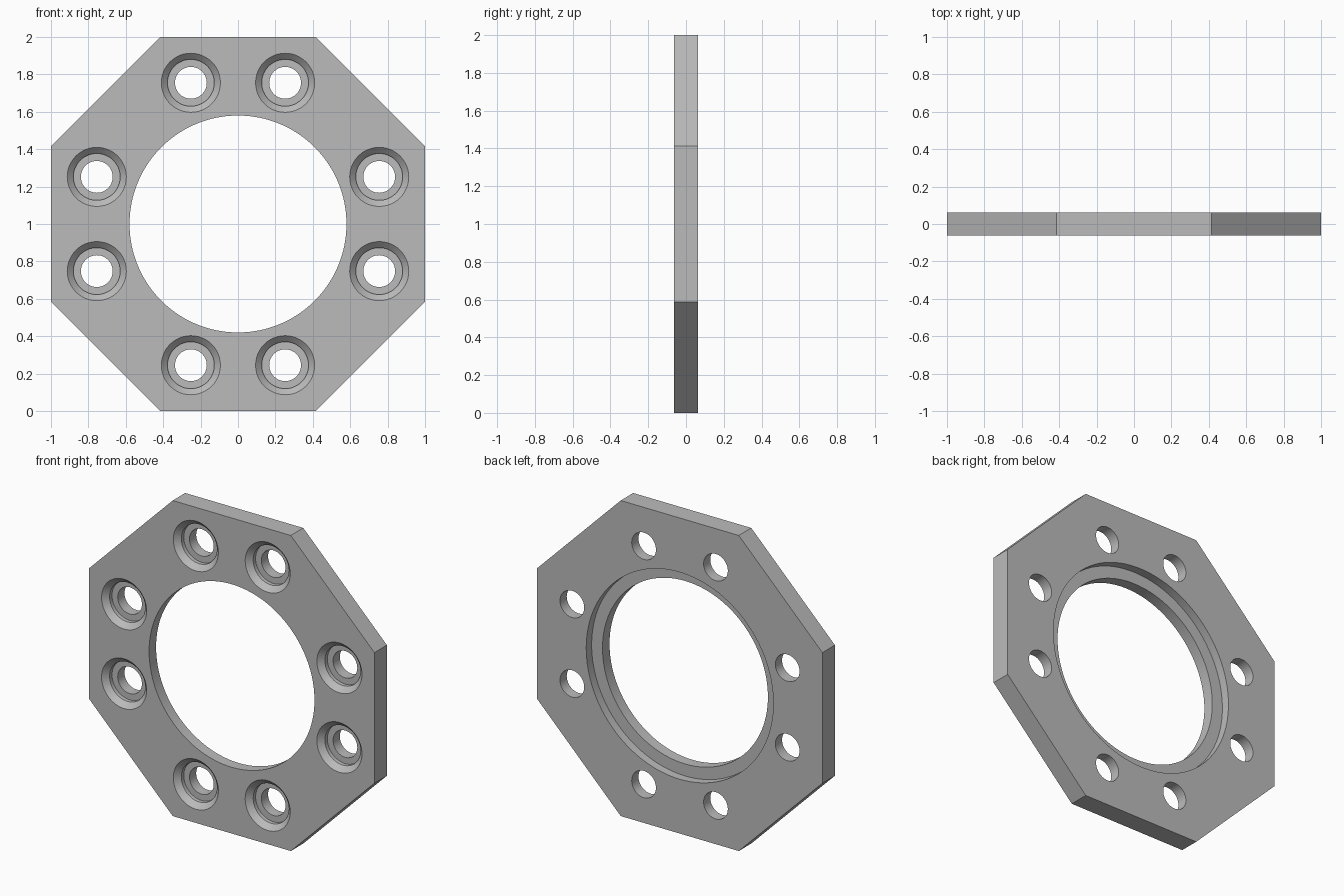
import bpy, bmesh
from math import pi, cos, sin, radians
from mathutils import Matrix

HALF = 0.0625      # half the plate thickness
CENTRE_Z = 1.0

if "Cube" in bpy.data.objects:
    bpy.data.objects.remove(bpy.data.objects["Cube"], do_unlink=True)

metal = bpy.data.materials.new("plain grey metal")
metal.use_nodes = True
metal.diffuse_color = (0.5, 0.5, 0.5, 1)
metal.node_tree.nodes["Principled BSDF"].inputs["Base Color"].default_value = (0.5, 0.5, 0.5, 1)


def turned(name, profile, sides, x=0, z=CENTRE_Z, phase=0):
    """Solid turned around the y axis from (radius, y) pairs, capped at both ends."""
    bm = bmesh.new()
    rings = []
    for r, y in profile:
        angles = [2 * pi * i / sides + phase for i in range(sides)]
        rings.append([bm.verts.new((r * cos(a), y, r * sin(a))) for a in angles])
    for a, b in zip(rings, rings[1:]):
        for i in range(sides):
            j = (i + 1) % sides
            bm.faces.new((a[i], a[j], b[j], b[i]))
    bm.faces.new(rings[0])
    bm.faces.new(rings[-1])
    bmesh.ops.recalc_face_normals(bm, faces=bm.faces)
    mesh = bpy.data.meshes.new(name)
    bm.to_mesh(mesh)
    bm.free()
    mesh.transform(Matrix.Translation((x, 0, z)))
    mesh.materials.append(metal)
    obj = bpy.data.objects.new(name, mesh)
    bpy.context.collection.objects.link(obj)
    return obj


# Octagonal plate with flat sides at the top, bottom, left and right
plate = turned("octagonal_flange_plate", [(1 / cos(pi / 8), -HALF), (1 / cos(pi / 8), HALF)],
               8, phase=pi / 8)

# Central bore with a wider recess at the back
cutters = [turned("bore_cutter", [(0.58, -0.1), (0.58, 0.008), (0.656, 0.008), (0.656, 0.1)], 128)]

# Bolt holes: chamfered counterbore at the front, straight hole behind
hole = [(0.178, -HALF - 0.02), (0.125, -HALF + 0.033), (0.125, -0.005),
        (0.085, -0.005), (0.085, 0.1)]
for sx in (-1, 1):
    for sz in (-1, 1):
        for x, z in ((0.252, 0.755), (0.755, 0.252)):
            cutters.append(turned("bolt_hole_cutter", hole, 48, sx * x, CENTRE_Z + sz * z))

bpy.ops.object.select_all(action='DESELECT')
bpy.context.view_layer.objects.active = plate
plate.select_set(True)
for cutter in cutters:
    cutter.hide_render = True
    cut = plate.modifiers.new("cut", 'BOOLEAN')
    cut.operation = 'DIFFERENCE'
    cut.solver = 'EXACT'
    cut.object = cutter
    bpy.ops.object.modifier_apply(modifier=cut.name)
for cutter in cutters:
    bpy.data.objects.remove(cutter, do_unlink=True)

bpy.ops.object.shade_smooth_by_angle(angle=radians(25))
